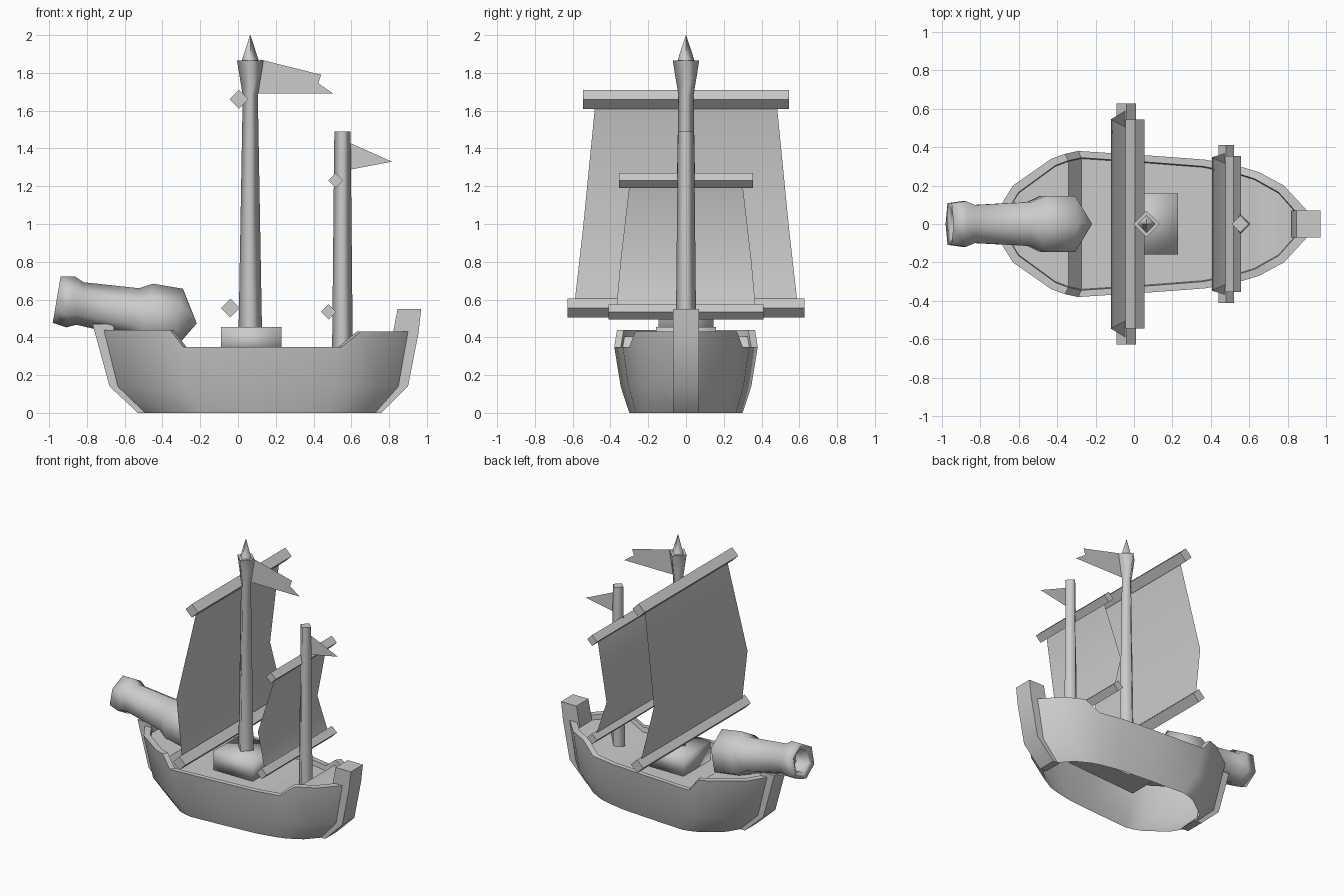
import bpy
from math import pi, cos, sin
from mathutils import Vector

if "Cube" in bpy.data.objects:
    bpy.data.objects.remove(bpy.data.objects["Cube"])


def make(name, verts, faces, smooth=None):
    me = bpy.data.meshes.new(name)
    me.from_pydata([tuple(v) for v in verts], [], faces)
    me.update()
    ob = bpy.data.objects.new(name, me)
    bpy.context.collection.objects.link(ob)
    if smooth is not None:
        bpy.ops.object.select_all(action='DESELECT')
        bpy.context.view_layer.objects.active = ob
        ob.select_set(True)
        bpy.ops.object.shade_smooth_by_angle(angle=smooth)
    return ob


def loft(name, start, axis, up, sections, n, smooth=True):
    """Stack n-sided rings (distance, radius) along an axis; first corner points along up."""
    start, a = Vector(start), Vector(axis).normalized()
    side = a.cross(Vector(up)).normalized()
    u = side.cross(a)
    verts, faces = [], []
    for t, r in sections:
        for k in range(n):
            w = 2 * pi * k / n
            verts.append(start + a * t + (u * cos(w) + side * sin(w)) * r)
    for i in range(len(sections) - 1):
        for k in range(n):
            j = (k + 1) % n
            faces.append((i * n + k, i * n + j, (i + 1) * n + j, (i + 1) * n + k))
    caps = len(faces)
    last = (len(sections) - 1) * n
    faces += [tuple(reversed(range(n))), tuple(range(last, last + n))]
    ob = make(name, verts, faces)
    for p in ob.data.polygons:
        p.use_smooth = smooth and p.index < caps
    return ob


def slab(name, outline, half, smooth=None):
    """Side-view outline (x, z) extruded across y."""
    n = len(outline)
    verts = [(x, -half, z) for x, z in outline] + [(x, half, z) for x, z in outline]
    faces = [tuple(range(n)), tuple(reversed(range(n, 2 * n)))]
    faces += [(i, n + i, n + (i + 1) % n, (i + 1) % n) for i in range(n)]
    return make(name, verts, faces, smooth)


# Hull: sides, rim and deck in one lofted shell, open underneath
stations = [(-.71, .07, .44), (-.63, .20, .44), (-.43, .34, .44), (-.36, .365, .44),
            (-.29, .38, .35), (.10, .355, .35), (.37, .335, .35), (.55, .30, .35),
            (.65, .27, .43), (.78, .20, .43), (.90, .07, .43)]
verts, faces = [], []
for x, w, z in stations:
    f = (x + .71) / 1.61
    xi = .10 + (x - .10) * .96
    half = [(-.50 + 1.24 * f, w * .79, 0), (-.64 + 1.495 * f, w * .91, .14), (x, w, z),
            (xi, w - .035, z), (xi, w - .04, z - .035)]
    verts += half + [(a, -b, c) for a, b, c in reversed(half)]
for i in range(len(stations) - 1):
    for k in range(9):
        a = i * 10 + k
        faces.append((a, a + 10, a + 11, a + 1))
make("hull", verts, faces, .8)

# Bow and stern posts
slab("bow_post", [(.71, 0), (.76, 0), (.90, .14), (.955, .42), (.97, .55), (.845, .55),
                  (.82, .42), (.83, .14)], .07, .6)
slab("stern_post", [(-.47, 0), (-.53, 0), (-.68, .14), (-.77, .47), (-.66, .47),
                    (-.61, .14)], .07, .6)

# Mast base block
slab("mast_base", [(-.09, .31), (.23, .31), (.23, .455), (-.09, .455)], .158, 1.7)

# Masts
Z, X, Y = (0, 0, 1), (1, 0, 0), (0, 1, 0)
loft("main_mast", (.065, 0, 0), Z, X, [(.44, .062), (1.68, .04), (1.865, .07)], 4)
loft("mast_spike", (.065, 0, 0), Z, X, [(1.862, .046), (2.0, .001)], 4)
loft("fore_mast", (.553, 0, 0), Z, X, [(.32, .055), (1.49, .043)], 4)

# Yards: position, half length, half thickness
for name, x, z, h, r in [("main_upper_yard", .005, 1.66, .545, .05),
                         ("main_lower_yard", -.04, .555, .627, .05),
                         ("fore_upper_yard", .517, 1.23, .355, .04),
                         ("fore_lower_yard", .48, .535, .41, .04)]:
    loft(name, (x, -h, z), Y, Z, [(0, r), (2 * h, r)], 4, False)

# Sails: thin bellied sheets, rows of (x, half width, z)
for name, rows in [("main_sail", [(.005, .478, 1.66), (-.12, .545, .98), (-.04, .593, .555)]),
                   ("fore_sail", [(.517, .297, 1.23), (.405, .347, .80), (.48, .37, .535)])]:
    v = [(x, s * w, z) for x, w, z in rows for s in (-1, 1)]
    make(name, v, [(0, 1, 3, 2), (2, 3, 5, 4)], 1.0)

# Flags
for name, pts in [("main_flag", [(.12, 1.87), (.44, 1.79), (.425, 1.745), (.505, 1.69), (.10, 1.69)]),
                  ("fore_flag", [(.59, 1.43), (.815, 1.33), (.59, 1.287)])]:
    make(name, [(x, 0, z) for x, z in pts], [tuple(range(len(pts)))])

# Cannon: hexagonal barrel with hollow muzzle, tilted up over the stern
loft("cannon", (-.96, 0, .60), (.986, 0, -.167), Z,
     [(.12, .08), (.02, .085), (0, .125), (.075, .137), (.125, .114), (.42, .132),
      (.49, .168), (.65, .168), (.752, .001)], 6)
